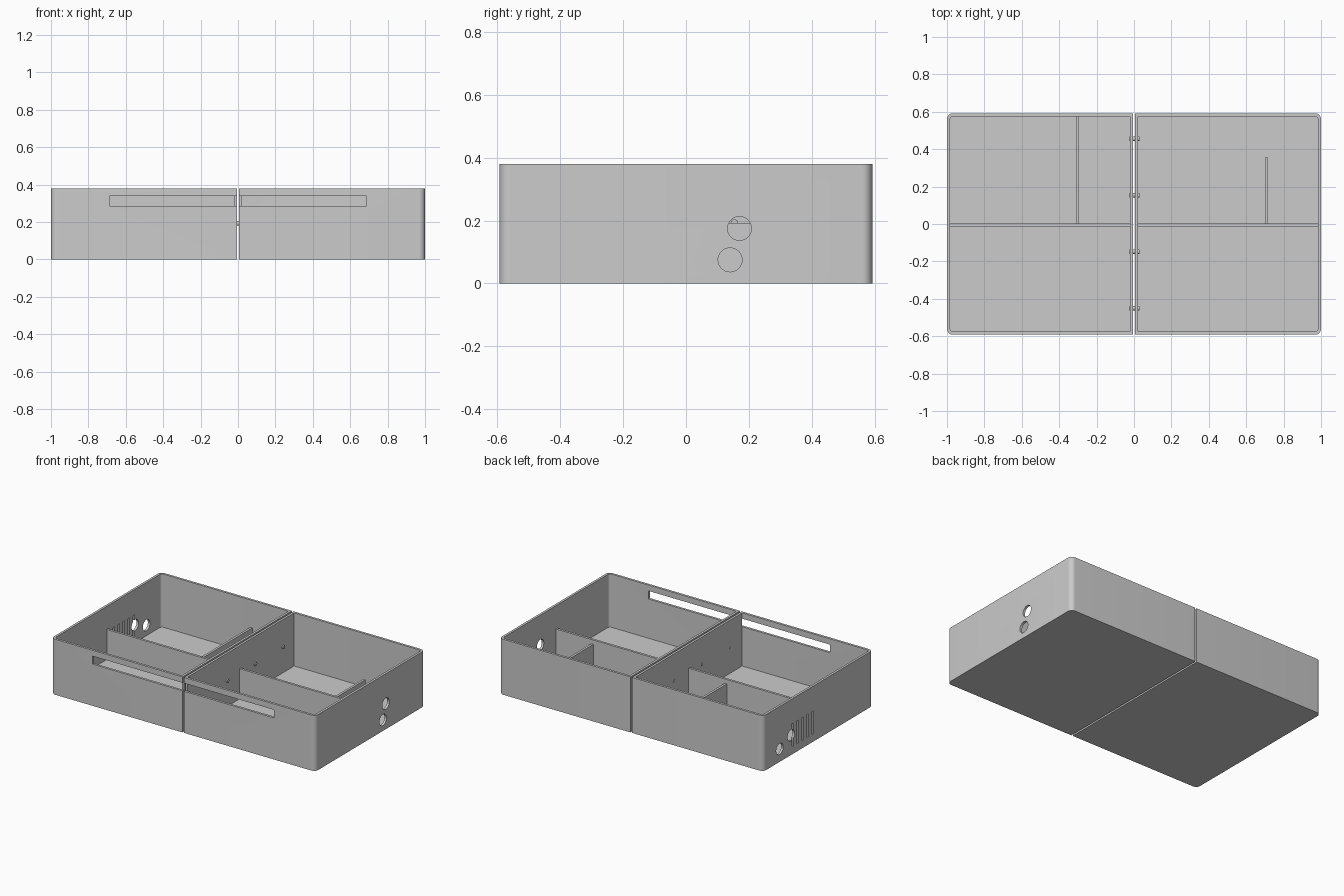
import bpy, bmesh, math
from mathutils import Matrix

cube = bpy.data.objects.get("Cube")
if cube:
    bpy.data.objects.remove(cube, do_unlink=True)

HEIGHT, HALF_Y, WALL, GAP = 0.38, 0.592, 0.016, 0.006

grey = bpy.data.materials.new("plain grey")
grey.use_nodes = True
grey.diffuse_color = (0.6, 0.6, 0.6, 1)
grey.node_tree.nodes["Principled BSDF"].inputs["Base Color"].default_value = (0.6, 0.6, 0.6, 1)


def finish(name, bm):
    bmesh.ops.recalc_face_normals(bm, faces=bm.faces)
    mesh = bpy.data.meshes.new(name)
    bm.to_mesh(mesh)
    bm.free()
    mesh.materials.append(grey)
    obj = bpy.data.objects.new(name, mesh)
    bpy.context.collection.objects.link(obj)
    return obj


def block(name, x, y, z, radius=0, round_if=lambda x: True):
    """Box from ranges, with optional rounded upright edges."""
    bm = bmesh.new()
    bmesh.ops.create_cube(bm, size=1)
    for v in bm.verts:
        v.co = [r[0] if c < 0 else r[1] for c, r in zip(v.co, (x, y, z))]
    if radius:
        edges = [e for e in bm.edges
                 if abs(e.verts[0].co.z - e.verts[1].co.z) > 0.01 and round_if(e.verts[0].co.x)]
        bmesh.ops.bevel(bm, geom=edges, offset=radius, segments=8, profile=0.5, affect='EDGES')
    return finish(name, bm)


def rod(name, x, y, z, radius, sides=32):
    """Cylinder lying along x."""
    bm = bmesh.new()
    place = Matrix.Translation(((x[0] + x[1]) / 2, y, z)) @ Matrix.Rotation(math.pi / 2, 4, 'Y')
    bmesh.ops.create_cone(bm, cap_ends=True, segments=sides, radius1=radius, radius2=radius,
                          depth=x[1] - x[0], matrix=place)
    return finish(name, bm)


def activate(obj):
    bpy.ops.object.select_all(action='DESELECT')
    obj.select_set(True)
    bpy.context.view_layer.objects.active = obj


def smooth(obj):
    activate(obj)
    bpy.ops.object.shade_smooth_by_angle(angle=math.radians(30))


def cut(obj, cutter):
    activate(obj)
    mod = obj.modifiers.new("cut", 'BOOLEAN')
    mod.operation, mod.solver, mod.object = 'DIFFERENCE', 'EXACT', cutter
    bpy.ops.object.modifier_apply(modifier=mod.name)
    bpy.data.objects.remove(cutter, do_unlink=True)


def span(side, a, b):
    return tuple(sorted((side * a, side * b)))


# Two open trays side by side, rounded on their outer corners
trays = {}
for side, label in ((-1, "right"), (1, "left")):
    tray = block(label + "_tray", span(side, GAP, 1), (-HALF_Y, HALF_Y), (0, HEIGHT),
                 0.032, lambda x: abs(x) > 0.5)
    inner_y = HALF_Y - WALL
    cut(tray, block("cavity", span(side, GAP + WALL, 1 - WALL), (-inner_y, inner_y),
                    (WALL, HEIGHT + 0.1), 0.018, lambda x: abs(x) > 0.5))
    # Long slot through the front wall
    cut(tray, block("slot", span(side, -0.1, 0.687), (-HALF_Y - 0.1, -inner_y), (0.285, 0.34)))
    trays[side] = tray

# Round cable holes in the end walls
for side, y, z in ((1, 0.17, 0.175), (1, 0.14, 0.075), (-1, 0.415, 0.088), (-1, 0.292, 0.135)):
    cut(trays[side], rod("hole", span(side, 0.95, 1.05), y, z, 0.038))

# Row of upright vents in the right end wall
for i in range(5):
    y = 0.06 + 0.054 * i
    cut(trays[-1], block("vent", (-1.05, -0.95), (y - 0.008, y + 0.008), (0.052, 0.21)))

# Dividers inside the trays
for side, label in ((-1, "right"), (1, "left")):
    smooth(trays[side])
    block(label + "_long_divider", span(side, GAP + 0.01, 0.99), (-0.013, 0.003), (0.01, 0.222))
block("right_cross_divider", (-0.311, -0.295), (0, HALF_Y - 0.01), (0.01, 0.192))
block("left_cross_divider", (0.7, 0.716), (0, 0.355), (0.01, 0.192))

# Pins joining the two trays
for i in range(4):
    smooth(rod("joining_pin_%d" % (i + 1), (-0.024, 0.03), -0.45 + 0.302 * i, 0.192, 0.012, 20))
